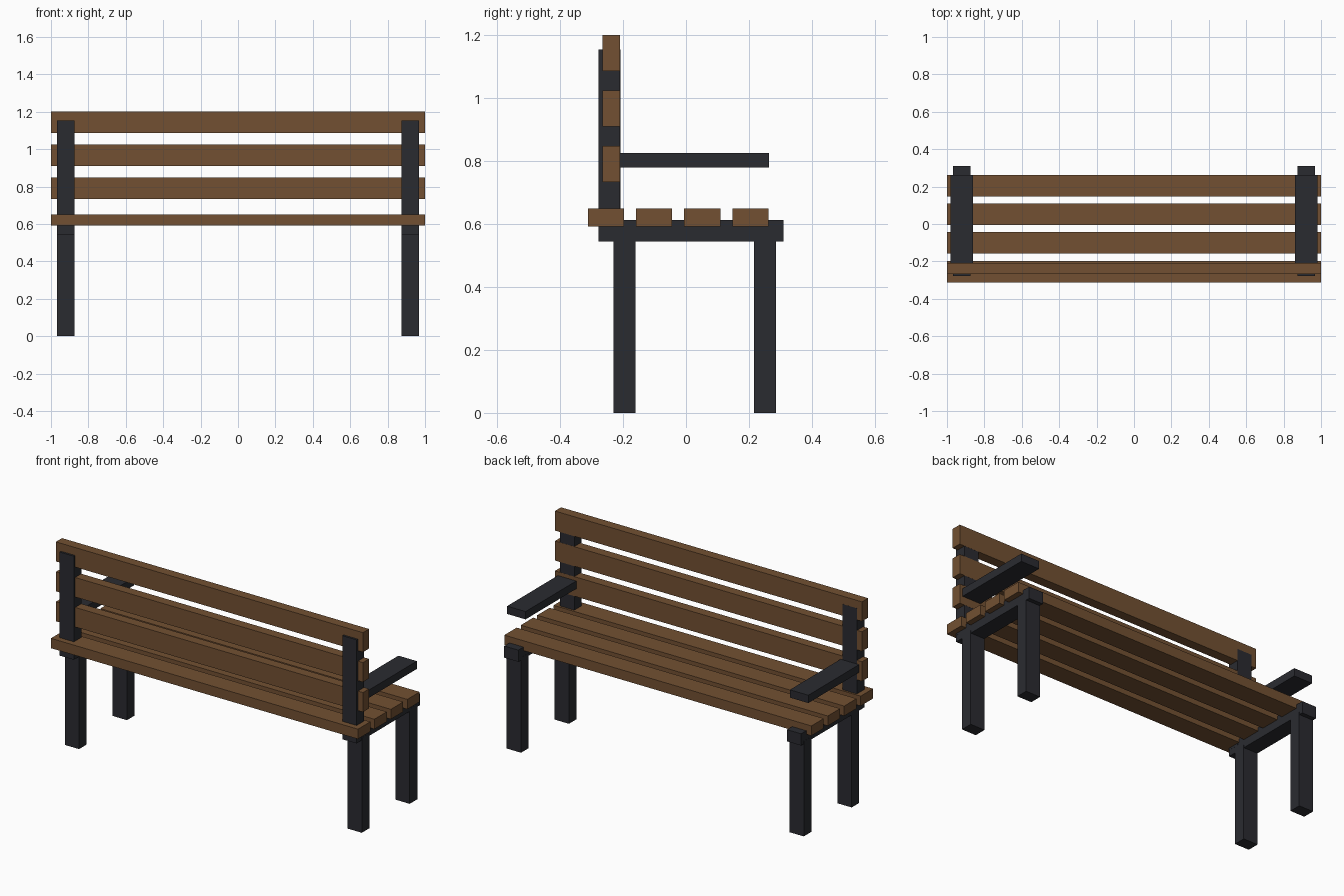
import bpy

if "Cube" in bpy.data.objects:
    bpy.data.objects.remove(bpy.data.objects["Cube"])


def material(name, rgb):
    m = bpy.data.materials.new(name)
    m.diffuse_color = (*rgb, 1)
    m.use_nodes = True
    m.node_tree.nodes["Principled BSDF"].inputs["Base Color"].default_value = m.diffuse_color
    return m


wood = material("wood", (0.17, 0.081, 0.032))
iron = material("dark_metal", (0.023, 0.024, 0.030))


def box(name, x, y, z, mat):
    """Box from (min, max) ranges on each axis."""
    bpy.ops.mesh.primitive_cube_add(size=1, location=[sum(r) / 2 for r in (x, y, z)])
    ob = bpy.context.object
    ob.name = name
    ob.scale = [r[1] - r[0] for r in (x, y, z)]
    bpy.ops.object.transform_apply(location=False, rotation=False, scale=True)
    ob.data.materials.append(mat)


# Seat slats, back to front edge
for i in range(4):
    y = -0.312 + i * 0.153
    box(f"seat_slat_{i + 1}", (-1, 1), (y, y + 0.115), (0.592, 0.65), wood)

# Backrest slats
for i in range(3):
    z = 0.733 + i * 0.1763
    box(f"back_slat_{i + 1}", (-1, 1), (-0.266, -0.209), (z, z + 0.115), wood)

# Metal frame at each end
for side, s in (("left", -1), ("right", 1)):
    def span(width):
        return (s * 0.921 - width / 2, s * 0.921 + width / 2)

    box(f"{side}_back_leg", span(0.093), (-0.23, -0.16), (0, 0.56), iron)
    box(f"{side}_front_leg", span(0.093), (0.216, 0.286), (0, 0.56), iron)
    box(f"{side}_seat_rail", span(0.092), (-0.278, 0.31), (0.544, 0.613), iron)
    # Post face sits almost flush with the slat faces
    box(f"{side}_back_post", span(0.093), (-0.278, -0.209 - s * 0.0005), (0.58, 1.154), iron)
    box(f"{side}_armrest", span(0.12), (-0.215, 0.263), (0.78, 0.826), iron)
